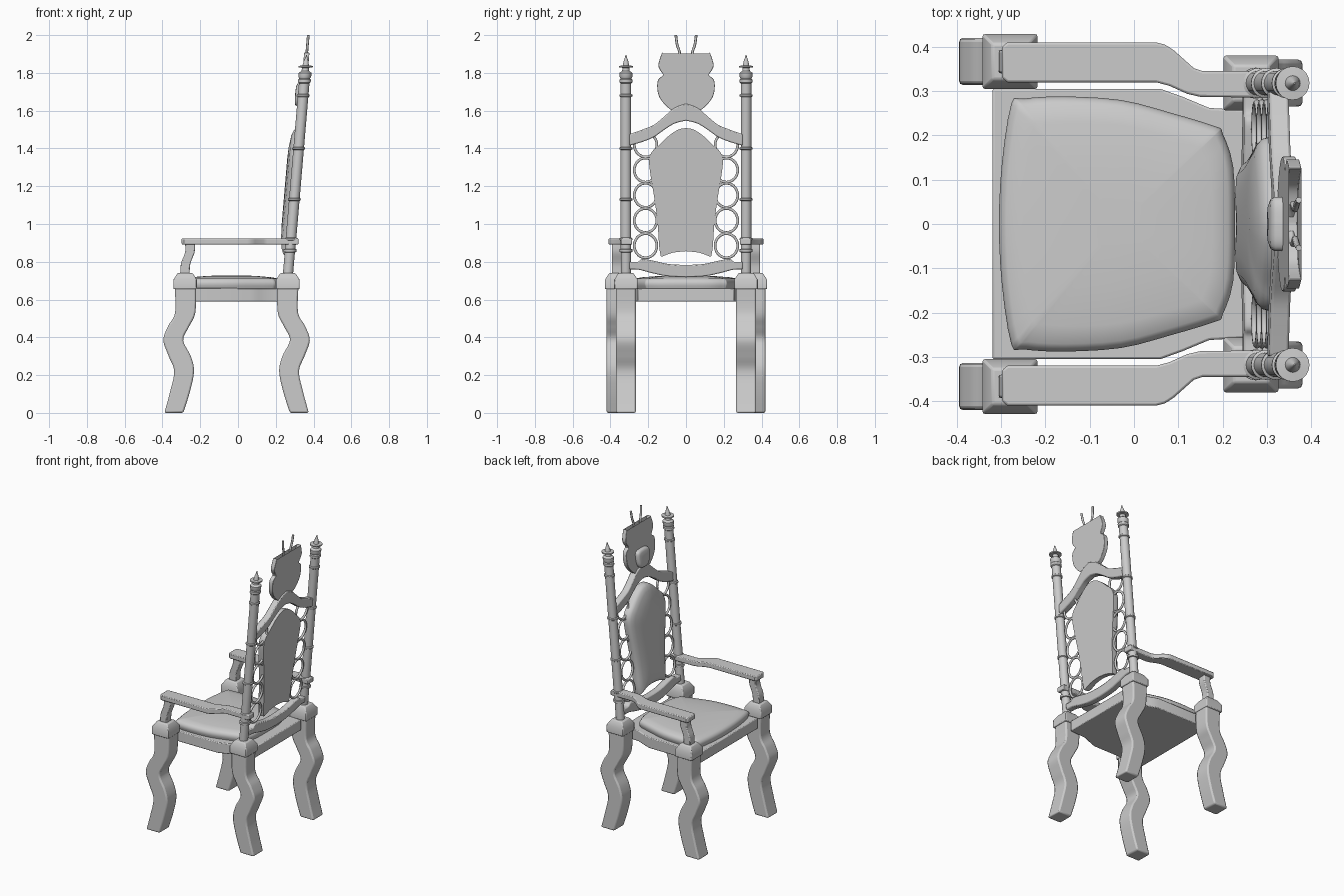
import bpy, bmesh, math
from mathutils import Vector

if "Cube" in bpy.data.objects:
    bpy.data.objects.remove(bpy.data.objects["Cube"])


def curve(pts, n=5, closed=False):
    """Catmull-Rom smoothing of a point list."""
    p = [Vector(q) for q in pts]
    m, out = len(p), []
    for i in range(m if closed else m - 1):
        if closed:
            a, b, c, d = (p[(i + k) % m] for k in (-1, 0, 1, 2))
        else:
            a, b, c, d = p[max(i - 1, 0)], p[i], p[i + 1], p[min(i + 2, m - 1)]
        for k in range(n):
            t = k / n
            out.append(0.5 * (2 * b + (c - a) * t + (2 * a - 5 * b + 4 * c - d) * t * t
                              + (3 * b - a - 3 * c + d) * t ** 3))
    return out if closed else out + [p[-1]]


def loft(name, rings, bevel=0.0, angle=35):
    """Skin a list of equal-length rings and cap both ends."""
    bm = bmesh.new()
    vr = [[bm.verts.new(p) for p in r] for r in rings]
    n = len(vr[0])
    for a, b in zip(vr, vr[1:]):
        for i in range(n):
            bm.faces.new((a[i], a[(i + 1) % n], b[(i + 1) % n], b[i]))
    bm.faces.new(vr[0])
    bm.faces.new(vr[-1])
    bmesh.ops.recalc_face_normals(bm, faces=bm.faces)
    me = bpy.data.meshes.new(name)
    bm.to_mesh(me)
    bm.free()
    ob = bpy.data.objects.new(name, me)
    bpy.context.collection.objects.link(ob)
    bpy.ops.object.select_all(action='DESELECT')
    ob.select_set(True)
    bpy.context.view_layer.objects.active = ob
    bpy.ops.object.shade_smooth_by_angle(angle=math.radians(angle))
    if bevel:
        md = ob.modifiers.new("bevel", 'BEVEL')
        md.width, md.segments, md.limit_method = bevel, 2, 'ANGLE'
        md.angle_limit = math.radians(40)
    return ob


def lean(u, y, z):
    """Position in the backward-leaning plane of the chair back."""
    return (0.265 + 0.085 * (z - 0.74) + u, y, z)


def back_slab(name, outline, u0, u1, bevel=0.006):
    return loft(name, [[lean(u, y, z) for y, z in outline] for u in (u0, u1)], bevel)


def mirrored(half):
    """Close a half outline (y >= 0) across y = 0."""
    half = [(p[0], p[1]) for p in half]
    return half + [(-y, z) for y, z in reversed(half) if abs(y) > 1e-5]


def tube(name, path, r, sides=8, closed=False):
    cu = bpy.data.curves.new(name, 'CURVE')
    cu.dimensions, cu.bevel_depth, cu.bevel_resolution = '3D', r, 2
    cu.use_fill_caps = True
    sp = cu.splines.new('POLY')
    sp.points.add(len(path) - 1)
    for q, p in zip(sp.points, path):
        q.co = (*p, 1)
    sp.use_cyclic_u = closed
    ob = bpy.data.objects.new(name, cu)
    bpy.context.collection.objects.link(ob)


# Legs: S-shaped side profile extruded across y, with chamfered cap blocks
leg_out = curve([(-.335, .67), (-.333, .53), (-.37, .46), (-.395, .385), (-.367, .30),
                 (-.338, .22), (-.36, .11), (-.39, 0)])
leg_in = curve([(-.222, .67), (-.226, .53), (-.26, .455), (-.29, .385), (-.25, .30),
                (-.233, .22), (-.255, .11), (-.29, 0)])
leg = leg_out + leg_in[::-1]
post_profile = [(.73, .027), (.85, .027), (.852, .035), (.866, .035), (.868, .028)]
for zr in (.92, 1.13, 1.40, 1.68):
    post_profile += [(zr - .008, .028), (zr - .004, .034), (zr + .004, .034), (zr + .008, .028)]
post_profile += [(1.745, .028), (1.75, .034), (1.765, .034), (1.77, .029), (1.78, .034),
                 (1.80, .034), (1.81, .02), (1.827, .018), (1.829, .038), (1.837, .038),
                 (1.839, .017), (1.86, .013), (1.88, .006), (1.895, .002)]

for s, side in ((1, "right"), (-1, "left")):
    for end, yc, cx in (("front", .367, -.28), ("rear", .318, .264)):
        m = (lambda x: x) if end == "front" else (lambda x: -x - .015)
        loft(f"{end}_leg_{side}", [[(m(p.x), s * (yc + d), p.y) for p in leg]
                                   for d in (-.053, .053)], .009)
        loft(f"{end}_leg_cap_{side}",
             [[(cx + a * h, s * yc + b * h, z) for a, b in ((-1, -1), (1, -1), (1, 1), (-1, 1))]
              for h, z in ((.062, .655), (.062, .705), (.04, .74))], .005)

    # Turned back post with finial
    loft(f"back_post_{side}",
         [[lean(r * math.cos(k * math.tau / 20), s * .318 + r * math.sin(k * math.tau / 20), z)
           for k in range(20)] for z, r in post_profile])

    # Armrest and its front support
    arm = [(-.298, .40), (-.286, .41), (.05, .41), (.07, .405), (.09, .392), (.135, .352),
           (.155, .345), (.32, .345), (.32, .285), (.15, .287), (.12, .294), (.08, .312),
           (.05, .32), (-.286, .32), (-.298, .33)]
    loft(f"armrest_{side}", [[(x, s * y, z) for x, y in arm] for z in (.891, .924)], .005)
    sup = curve([(-.306, .735), (-.302, .79), (-.28, .85), (-.28, .895)]) + \
        curve([(-.228, .895), (-.23, .85), (-.252, .79), (-.256, .735)])
    loft(f"arm_support_{side}", [[(p.x, s * y, p.y) for p in sup] for y in (.34, .393)], .006)

    # Openwork rings between panel and post
    for k in range(5):
        zc = .885 + k * .1335
        tube(f"back_ring_{side}_{k}",
             [lean(0, s * .214 + .06 * math.cos(a * math.tau / 28),
                   zc + .064 * math.sin(a * math.tau / 28)) for a in range(28)], .0075, closed=True)

    # Antenna on the crest
    tube(f"crest_antenna_{side}",
         [lean(0, s * p.x, p.y) for p in curve([(.02, 1.80), (.038, 1.82), (.045, 1.85),
                                                (.033, 1.90), (.047, 1.95), (.054, 2.0)])], .007)

# Seat frame
seat = [(-.32, .305), (.06, .305), (.11, .287), (.17, .262), (.29, .255)]
seat += [(x, -y) for x, y in reversed(seat)]
loft("seat_frame", [[(x, y, z) for x, y in seat] for z in (.589, .66)], .005)

# Seat cushion
half = [(-.305, .0), (-.298, .14), (-.277, .272), (-.25, .283), (-.16, .288), (-.03, .28),
        (.08, .252), (.185, .22), (.2, .205), (.224, .13), (.228, 0)]
cush = curve(half + [(x, -y) for x, y in reversed(half[1:-1])], 3, True)
loft("seat_cushion", [[(-.03 + (p.x + .03) * k, p.y * k, z) for p in cush] for k, z in
                      ((.96, .65), (.99, .672), (1, .685), (.985, .70), (.94, .711),
                       (.8, .718), (.5, .725), (.2, .728))], angle=60)

# Padded back panel
pan = curve([(0, 1.508), (.04, 1.50), (.09, 1.468), (.14, 1.42), (.178, 1.385), (.195, 1.34),
             (.188, 1.26), (.165, 1.12), (.15, 1.0), (.142, .88), (.133, .828)], 4) + \
    curve([(.125, .828), (.07, .848), (0, .856)], 4)
pan = mirrored(pan)
loft("back_panel", [[lean(u, y * k, 1.18 + (z - 1.18) * (1 - (1 - k) * .6)) for y, z in pan]
                    for k, u in ((1, .012), (1, -.012), (.985, -.024), (.93, -.035),
                                 (.8, -.045), (.5, -.053), (.2, -.056))], angle=60)

# Arched top rail and sagging lower rail
top = curve([(0, 1.637), (.06, 1.615), (.12, 1.565), (.17, 1.525), (.23, 1.50), (.30, 1.475)])
low = curve([(.30, 1.415), (.23, 1.435), (.17, 1.46), (.12, 1.495), (.06, 1.532), (0, 1.547)])
back_slab("top_rail", mirrored(top + low), -.022, .022)
top = curve([(0, .783), (.09, .788), (.17, .805), (.23, .815), (.255, .80), (.30, .80)])
low = curve([(.30, .76), (.25, .758), (.18, .74), (.10, .724), (0, .718)])
back_slab("lower_rail", mirrored(top + low), -.022, .022)

# Horned crest disc with a raised boss on its front
crest = curve([(0, 1.80), (.04, 1.808), (.08, 1.826), (.105, 1.862), (.125, 1.908)]) + \
    curve([(.128, 1.905), (.146, 1.845), (.137, 1.815), (.122, 1.788), (.147, 1.765),
           (.152, 1.72), (.14, 1.67), (.1, 1.62), (.05, 1.59), (0, 1.585)])
back_slab("crest_disc", mirrored(crest), -.014, .014, .004)
boss = mirrored(curve([(0, 1.745), (.045, 1.74), (.061, 1.72), (.055, 1.66), (.035, 1.63), (0, 1.625)]))
loft("crest_boss", [[lean(u, y * k, 1.685 + (z - 1.685) * k) for y, z in boss]
                    for k, u in ((1, 0), (1, -.03), (.93, -.037), (.75, -.041), (.3, -.043))], angle=60)
